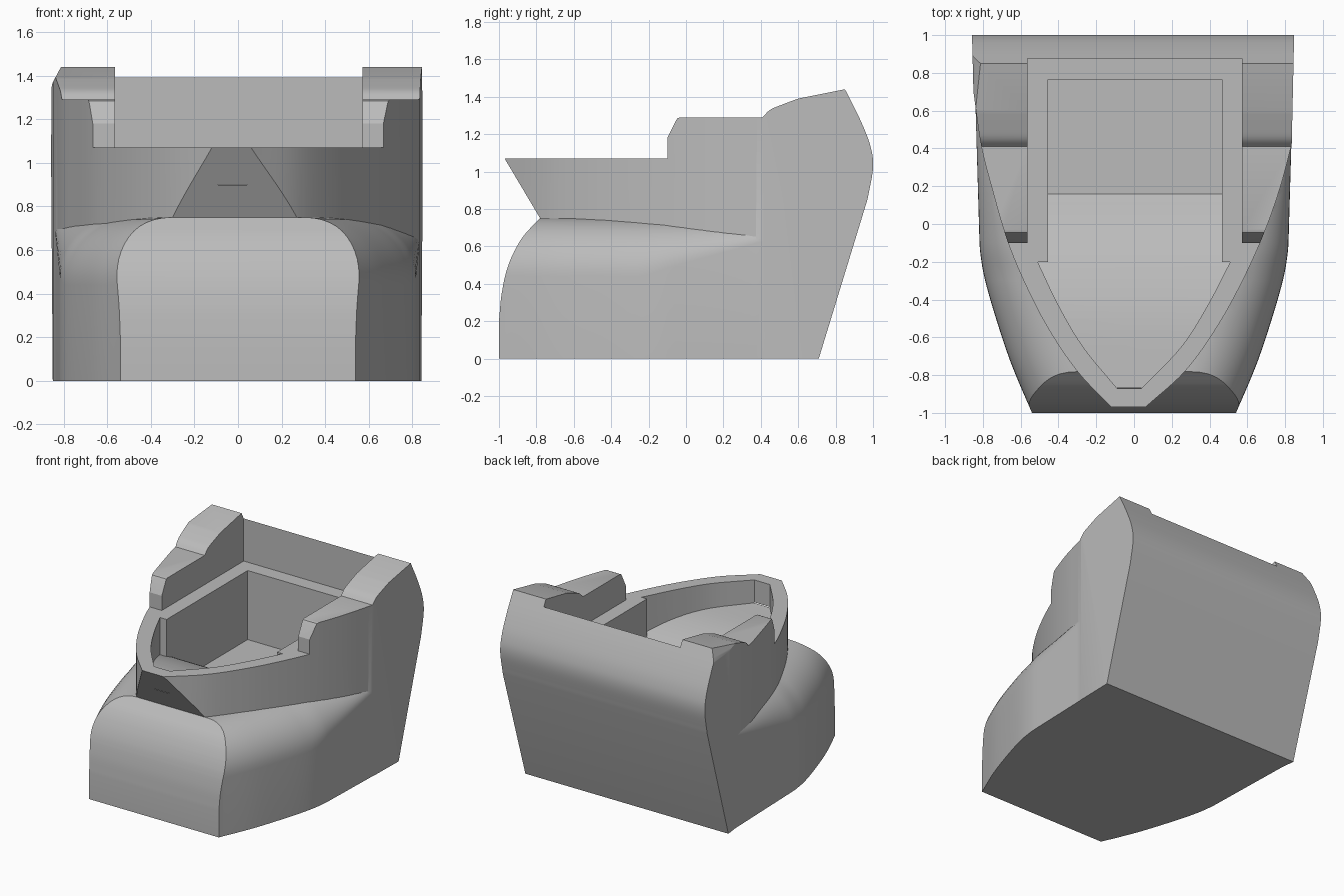
import bpy, bmesh, math
from mathutils import Vector

cube = bpy.data.objects.get("Cube")
if cube:
    bpy.data.objects.remove(cube, do_unlink=True)

grey = bpy.data.materials.new("hull grey")
grey.use_nodes = True
colour = (0.5, 0.5, 0.5, 1)
grey.diffuse_color = colour
grey.node_tree.nodes["Principled BSDF"].inputs["Base Color"].default_value = colour


def smooth(pts, steps=6):
    """Catmull-Rom curve through a few 2D points."""
    p = [Vector(q) for q in pts]
    p = [2 * p[0] - p[1]] + p + [2 * p[-1] - p[-2]]
    out = []
    for a, b, c, d in zip(p, p[1:], p[2:], p[3:]):
        for i in range(steps):
            t = i / steps
            out.append(0.5 * (2 * b + (c - a) * t + (2 * a - 5 * b + 4 * c - d) * t ** 2
                              + (3 * b - a - 3 * c + d) * t ** 3))
    return [tuple(v) for v in out + [p[-2]]]


def loft(name, rings):
    """Closed solid through matching rings of 3D points."""
    bm = bmesh.new()
    rows = [[bm.verts.new(co) for co in ring] for ring in rings]
    n = len(rows[0])
    for r, s in zip(rows, rows[1:]):
        for i in range(n):
            bm.faces.new((r[i], r[(i + 1) % n], s[(i + 1) % n], s[i]))
    bm.faces.new(rows[0])
    bm.faces.new(rows[-1])
    bmesh.ops.recalc_face_normals(bm, faces=bm.faces)
    mesh = bpy.data.meshes.new(name)
    bm.to_mesh(mesh)
    bm.free()
    mesh.materials.append(grey)
    obj = bpy.data.objects.new(name, mesh)
    bpy.context.collection.objects.link(obj)
    return obj


def prism(name, pts, axis, lo, hi):
    """Outline extruded along x (points are y, z), y (x, z) or z (x, y)."""
    place = {"x": lambda p, k: (k, p[0], p[1]),
             "y": lambda p, k: (p[0], k, p[1]),
             "z": lambda p, k: (p[0], p[1], k)}[axis]
    return loft(name, [[place(p, k) for p in pts] for k in (lo, hi)])


def combine(obj, other, operation):
    mod = obj.modifiers.new("cut", "BOOLEAN")
    mod.operation, mod.solver, mod.object = operation, "EXACT", other
    bpy.context.view_layer.objects.active = obj
    bpy.ops.object.modifier_apply(modifier=mod.name)
    bpy.data.objects.remove(other, do_unlink=True)


# Upper hull: deck plan trimmed by the side profile
port = smooth([(0.06, -0.97), (0.27, -0.78), (0.43, -0.56), (0.56, -0.33),
               (0.68, -0.07), (0.77, 0.18), (0.835, 0.42)])
starboard = smooth([(-0.12, -0.97), (-0.3, -0.78), (-0.45, -0.56), (-0.57, -0.33),
                    (-0.67, -0.09), (-0.755, 0.2), (-0.81, 0.42), (-0.85, 0.7)])
plan = port + [(0.85, 1.1), (-0.86, 1.1)] + starboard[::-1]
hull = prism("hull", plan, "z", 0, 2)

stern = smooth([(0.85, 1.44), (0.93, 1.28), (0.985, 1.14), (1.0, 1.02), (0.97, 0.85)])
hump = smooth([(0.41, 1.29), (0.45, 1.33), (0.52, 1.36), (0.6, 1.39)], 4)
shoulder = [(-0.1, 1.07), (-0.1, 1.18), (-0.055, 1.27), (-0.045, 1.285), (-0.03, 1.29)]
profile = ([(-0.78, 0), (-0.78, 0.75), (-0.97, 1.07)] + shoulder + hump + stern
           + [(0.71, 0)])
combine(hull, prism("side_profile", profile, "x", -2, 2), "INTERSECT")

# Lower hull: broad base with rounded shoulders that fade out aft
side = smooth([(0.515, -1.06), (0.54, -1), (0.65, -0.74), (0.74, -0.47),
               (0.795, -0.27), (0.817, -0.13)]) + [(0.85, 1)]


def half_width(y):
    for (x0, y0), (x1, y1) in zip(side, side[1:]):
        if y <= y1:
            return x0 + (x1 - x0) * (y - y0) / (y1 - y0)


def shoulder_curve(y, sign, fade_end, small_inset, small_drop):
    """Half cross-section from keel edge up to the ledge."""
    f = min(1, max(0, (y + 0.25) / (fade_end + 0.25)))
    inset = 0.33 + (small_inset - 0.33) * f
    drop = 0.31 + (small_drop - 0.31) * f
    w = half_width(y) - (0.006 if y > fade_end else 0)
    pts = [(sign * w, y, 0)]
    for i in range(13):
        a = math.pi / 2 * i / 12
        pts.append((sign * (w - inset * (1 - math.cos(a))), y,
                    0.75 - drop * (1 - math.sin(a))))
    return pts


rings = []
for i in range(45):
    y = -1.05 + 1.74 * i / 44
    rings.append(shoulder_curve(y, 1, 0.42, 0.25, 0.12)
                 + shoulder_curve(y, -1, 0.68, 0.05, 0.05)[::-1])
base = loft("base", rings)
bow = smooth([(-1, 0.2), (-0.985, 0.35), (-0.95, 0.5), (-0.88, 0.64), (-0.78, 0.752)])
combine(base, prism("bow_profile", [(-1, -1)] + bow + [(-0.7, 1), (1, 1), (1, -1)],
                    "x", -2, 2), "INTERSECT")
combine(hull, base, "UNION")

# Aft deck between the bulwarks
recess = [(-0.565, -0.2), (0.572, -0.2), (0.572, 0.875), (-0.565, 0.875)]
combine(hull, prism("deck_recess", recess, "z", 1.07, 2), "DIFFERENCE")

# Cockpit well with a flat floor aft and a curved floor rising to the bow
inner = smooth([(0.51, -0.2), (0.39, -0.43), (0.25, -0.65), (0.04, -0.87)])
inner_left = smooth([(-0.51, -0.2), (-0.4, -0.43), (-0.27, -0.65), (-0.09, -0.87)])
well_plan = ([(0.465, 0.765), (0.465, -0.2)] + inner + inner_left[::-1]
             + [(-0.455, -0.2), (-0.455, 0.765)])
well = prism("well", well_plan, "z", 0.3, 1.3)
floor = smooth([(0.16, 0.55), (0.0, 0.68), (-0.2, 0.79), (-0.5, 0.87), (-0.9, 0.9)])
combine(well, prism("floor_profile", [(1, 1.2), (1, 0.55)] + floor + [(-0.9, 1.2)],
                    "x", -1, 1), "INTERSECT")
combine(hull, well, "DIFFERENCE")

# Softened corner of one stern quarter
corner = [(-0.875, 1.3), (-0.85, 1.37), (-0.81, 1.445), (-0.81, 1.6), (-1, 1.6), (-1, 1.3)]
combine(hull, prism("quarter_cut", corner, "y", 0.3, 1.2), "DIFFERENCE")

bpy.ops.object.select_all(action="DESELECT")
hull.select_set(True)
bpy.context.view_layer.objects.active = hull
bpy.ops.object.shade_smooth_by_angle(angle=math.radians(25))
